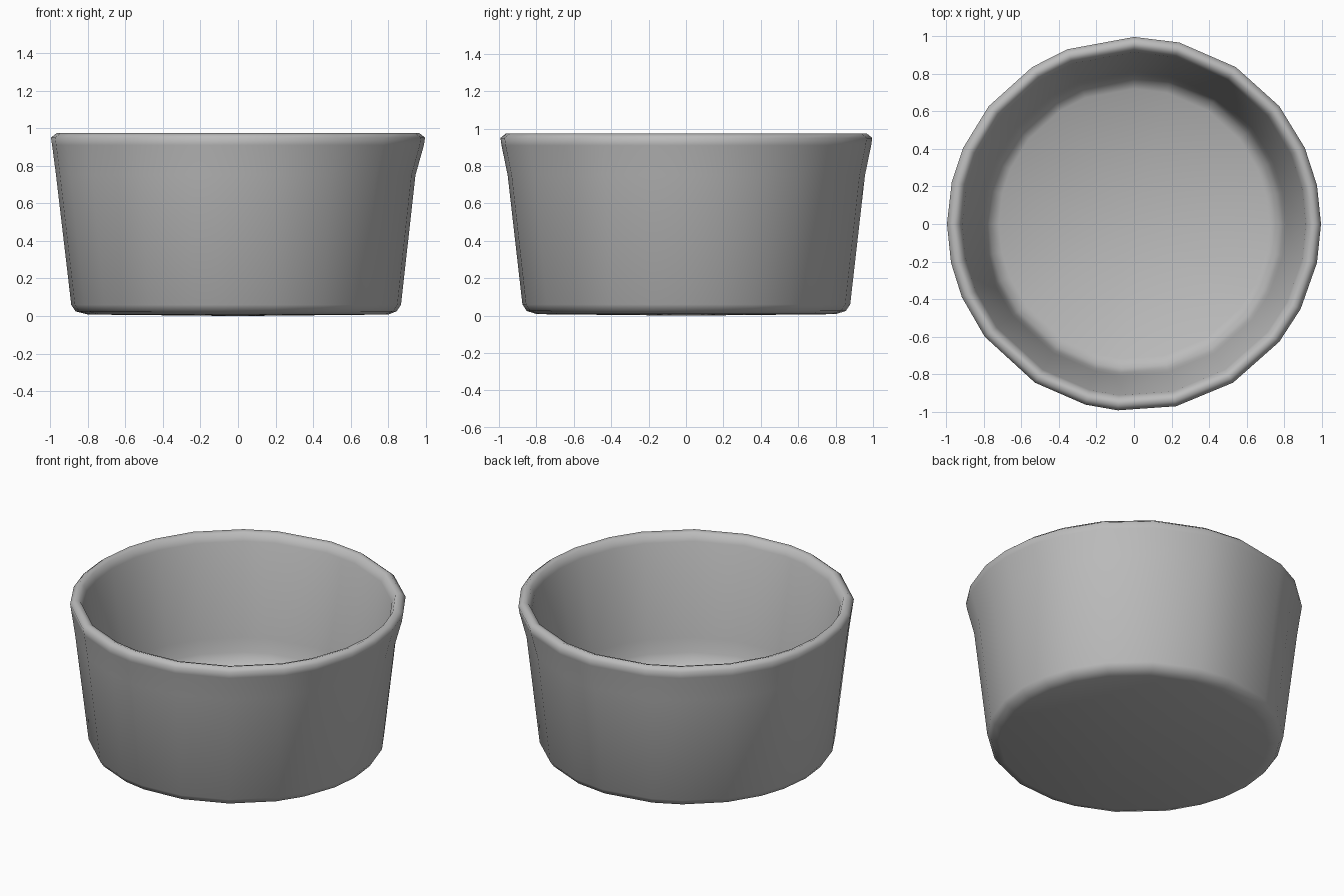
import bpy, bmesh, math

if "Cube" in bpy.data.objects:
    bpy.data.objects.remove(bpy.data.objects["Cube"])

# Uneven facet angles around the hand-formed bowl (degrees)
ANGLES = [0, 12, 24, 39, 57, 76, 90, 111, 123, 141, 156, 167,
          180, 192, 203, 217, 238, 255, 265, 283, 302, 321, 333, 348]
# Profile (radius, height, sideways lean): underside, outer wall, rim, inner wall, floor
PROFILE = [(0.80, 0.008, 0), (0.855, 0.025, -0.01), (0.878, 0.06, -0.01),
           (0.957, 0.75, -0.012), (0.99, 0.91, 0), (0.996, 0.95, 0),
           (0.965, 0.975, 0), (0.935, 0.965, 0), (0.915, 0.92, 0),
           (0.81, 0.34, 0), (0.795, 0.25, 0), (0.77, 0.19, 0), (0.72, 0.16, 0)]

bm = bmesh.new()
rings = []
for r, z, lean in PROFILE:
    rings.append([bm.verts.new((r * math.cos(math.radians(a)) + lean,
                                r * math.sin(math.radians(a)), z)) for a in ANGLES])
n = len(ANGLES)
for lower, upper in zip(rings, rings[1:]):
    for i in range(n):
        j = (i + 1) % n
        bm.faces.new((lower[i], lower[j], upper[j], upper[i]))

# Underside and inner floor as fans
for ring, z, up in ((rings[0], 0.0, False), (rings[-1], 0.155, True)):
    centre = bm.verts.new((0, 0, z))
    for i in range(n):
        a, b = ring[i], ring[(i + 1) % n]
        bm.faces.new((a, b, centre) if up else (b, a, centre))
bmesh.ops.recalc_face_normals(bm, faces=bm.faces)
for f in bm.faces:
    f.smooth = True

mesh = bpy.data.meshes.new("bowl")
bm.to_mesh(mesh)
bm.free()
bowl = bpy.data.objects.new("bowl", mesh)
bpy.context.collection.objects.link(bowl)

# Plain grey clay
grey = bpy.data.materials.new("grey")
grey.diffuse_color = (0.5, 0.5, 0.5, 1)
grey.use_nodes = True
grey.node_tree.nodes["Principled BSDF"].inputs["Base Color"].default_value = grey.diffuse_color
mesh.materials.append(grey)
